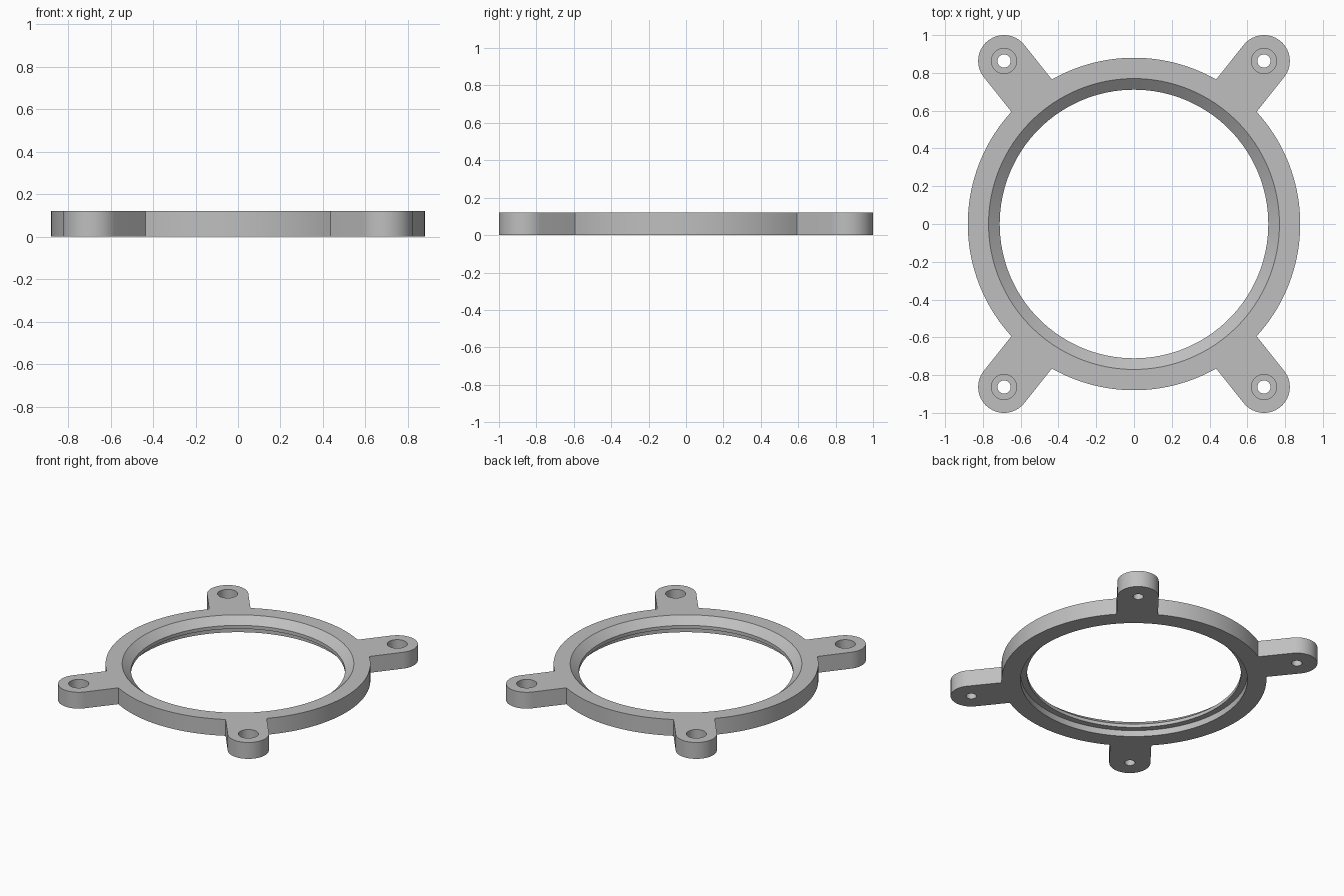
import bpy
import bmesh
from math import atan2, asin, cos, sin, pi, radians, hypot

cube = bpy.data.objects.get("Cube")
if cube:
    bpy.data.objects.remove(cube)

HEIGHT = 0.12
RING_R = 0.88
PAD_X, PAD_Y, PAD_R = 0.688, 0.863, 0.137

grey = bpy.data.materials.new("plain grey")
grey.use_nodes = True
colour = (0.52, 0.52, 0.52, 1)
grey.diffuse_color = colour
grey.node_tree.nodes["Principled BSDF"].inputs["Base Color"].default_value = colour


def add_object(name, bm):
    bmesh.ops.recalc_face_normals(bm, faces=bm.faces)
    mesh = bpy.data.meshes.new(name)
    bm.to_mesh(mesh)
    bm.free()
    mesh.materials.append(grey)
    obj = bpy.data.objects.new(name, mesh)
    bpy.context.collection.objects.link(obj)
    return obj


def arc(cx, cy, r, start, end, steps):
    return [(cx + r * cos(start + (end - start) * i / steps),
             cy + r * sin(start + (end - start) * i / steps)) for i in range(steps + 1)]


def lathe(name, profile, x=0, y=0, steps=64):
    """Closed solid turned about a vertical axis; the profile is (radius, z)."""
    bm = bmesh.new()
    rings = [[bm.verts.new((px, py, z)) for px, py in arc(x, y, r, 0, 2 * pi, steps)[:-1]]
             for r, z in profile]
    for low, high in zip(rings, rings[1:]):
        for i in range(steps):
            j = (i + 1) % steps
            bm.faces.new((low[i], low[j], high[j], high[i]))
    bm.faces.new(rings[0])
    bm.faces.new(rings[-1])
    return add_object(name, bm)


# Outline: ring arcs alternating with four radial rounded arms
arm = atan2(PAD_Y, PAD_X)
half = asin(PAD_R / RING_R)
arms = [arm, pi - arm, pi + arm, 2 * pi - arm]
outline = []
for i, a in enumerate(arms):
    reach = hypot(PAD_X, PAD_Y)
    outline += arc(reach * cos(a), reach * sin(a), PAD_R, a - pi / 2, a + pi / 2, 28)
    following = arms[(i + 1) % 4] + (2 * pi if i == 3 else 0)
    outline += arc(0, 0, RING_R, a + half, following - half, 36)

bm = bmesh.new()
base = bm.faces.new([bm.verts.new((x, y, 0)) for x, y in outline])
extruded = bmesh.ops.extrude_face_region(bm, geom=[base], use_keep_orig=True)
top = [g for g in extruded["geom"] if isinstance(g, bmesh.types.BMVert)]
bmesh.ops.translate(bm, verts=top, vec=(0, 0, HEIGHT))
frame = add_object("mounting_ring", bm)

# Central opening: recess below, narrow lip, bevelled seat above
cutters = [lathe("opening_cutter", [(0.754, -0.1), (0.754, 0.045), (0.711, 0.045),
                                    (0.711, 0.07), (0.77, HEIGHT), (0.829, 0.17)], steps=128)]
# Stepped screw holes
for sx in (-1, 1):
    for sy in (-1, 1):
        cutters.append(lathe("screw_hole_cutter", [(0.035, -0.1), (0.035, 0.055),
                                                   (0.067, 0.055), (0.067, 0.2)],
                             sx * PAD_X, sy * PAD_Y, 40))

bpy.ops.object.select_all(action="DESELECT")
frame.select_set(True)
bpy.context.view_layer.objects.active = frame
for cutter in cutters:
    cutter.hide_render = True
    mod = frame.modifiers.new("cut", "BOOLEAN")
    mod.operation = "DIFFERENCE"
    mod.solver = "EXACT"
    mod.object = cutter
    bpy.ops.object.modifier_apply(modifier=mod.name)
for cutter in cutters:
    bpy.data.objects.remove(cutter)

bpy.ops.object.shade_smooth_by_angle(angle=radians(25))
